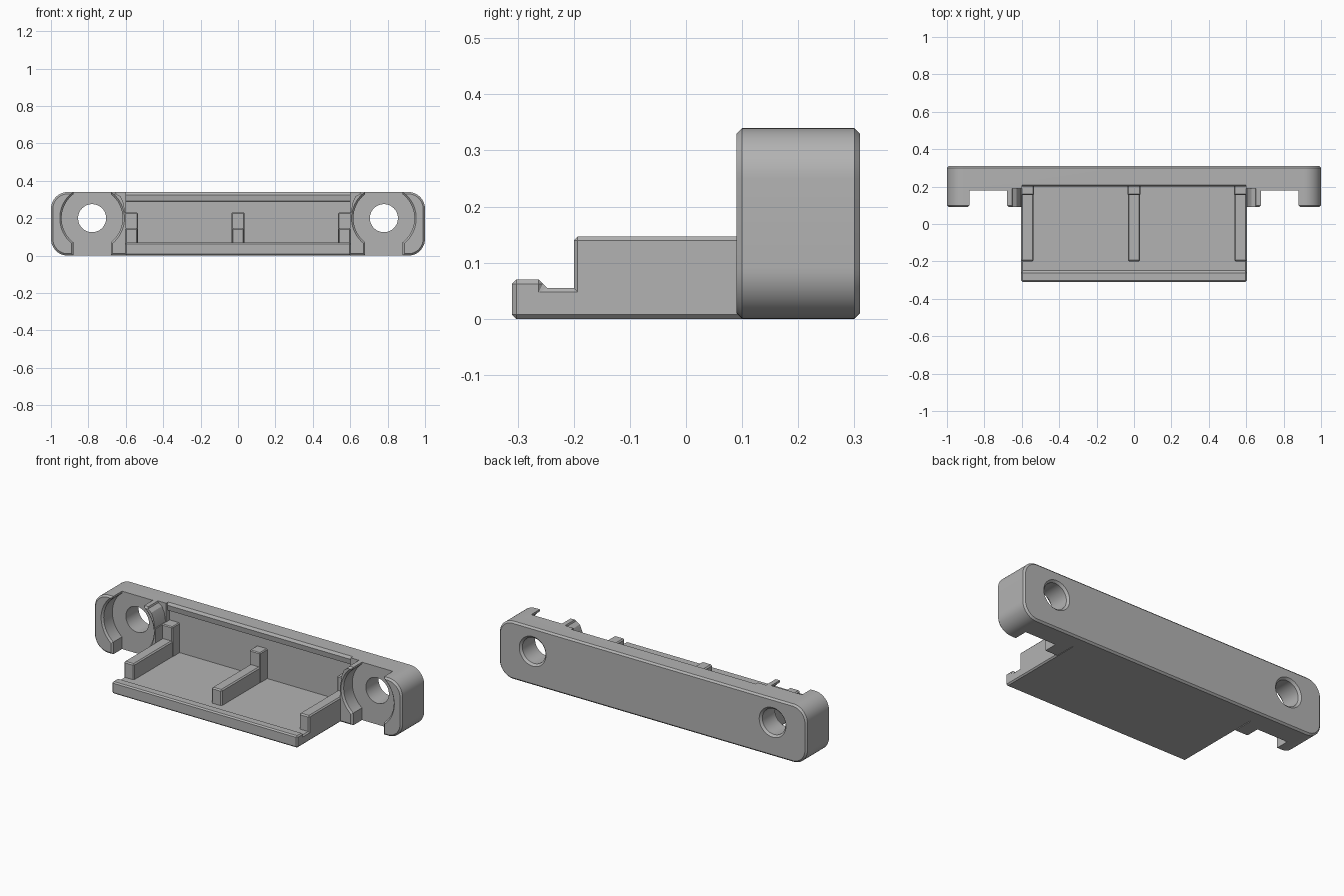
import bpy, bmesh
from math import cos, sin, pi, radians
from mathutils import Vector

cube = bpy.data.objects.get("Cube")
if cube:
    bpy.data.objects.remove(cube, do_unlink=True)

grey = bpy.data.materials.new("Plain grey")
grey.use_nodes = True
colour = (0.45, 0.45, 0.45, 1)
grey.diffuse_color = colour
grey.node_tree.nodes["Principled BSDF"].inputs["Base Color"].default_value = colour


def link(name, bm):
    bmesh.ops.recalc_face_normals(bm, faces=bm.faces)
    mesh = bpy.data.meshes.new(name)
    bm.to_mesh(mesh)
    bm.free()
    mesh.materials.append(grey)
    ob = bpy.data.objects.new(name, mesh)
    bpy.context.collection.objects.link(ob)
    return ob


def prism(name, pts, axis, lo, hi):
    """Extrude a 2D outline along an axis; the other two axes keep their order."""
    bm = bmesh.new()
    verts = []
    for p in pts:
        co = list(p)
        co.insert(axis, lo)
        verts.append(bm.verts.new(co))
    face = bm.faces.new(verts)
    out = bmesh.ops.extrude_face_region(bm, geom=[face])["geom"]
    shift = Vector((0, 0, 0))
    shift[axis] = hi - lo
    bmesh.ops.translate(bm, vec=shift, verts=[g for g in out if isinstance(g, bmesh.types.BMVert)])
    return link(name, bm)


def box(name, x, y, z):
    return prism(name, [(x[0], y[0]), (x[1], y[0]), (x[1], y[1]), (x[0], y[1])], 2, *z)


def turned(name, cx, cz, profile, n=64):
    """Solid of revolution about a y-parallel line; profile is (radius, y)."""
    bm = bmesh.new()
    rings = [[bm.verts.new((cx + r * cos(2 * pi * i / n), y, cz + r * sin(2 * pi * i / n)))
              for i in range(n)] for r, y in profile]
    for a, b in zip(rings, rings[1:]):
        for i in range(n):
            j = (i + 1) % n
            bm.faces.new((a[i], a[j], b[j], b[i]))
    bm.faces.new(rings[0])
    bm.faces.new(rings[-1])
    return link(name, bm)


def apply(ob, mod):
    bpy.context.view_layer.objects.active = ob
    bpy.ops.object.modifier_apply(modifier=mod.name)


def chamfer(ob, width):
    mod = ob.modifiers.new("chamfer", "BEVEL")
    mod.width = width
    mod.segments = 1
    mod.limit_method = "ANGLE"
    mod.angle_limit = radians(60)
    apply(ob, mod)
    return ob


def cut(ob, cutter):
    cutter.hide_render = True
    mod = ob.modifiers.new("cut", "BOOLEAN")
    mod.operation = "DIFFERENCE"
    mod.solver = "EXACT"
    mod.object = cutter
    apply(ob, mod)
    bpy.data.objects.remove(cutter, do_unlink=True)


# Rounded mounting bar
R, TOP, FRONT, BACK = 0.09, 0.34, 0.09, 0.31
outline = []
for k, (cx, cz) in enumerate([(1 - R, TOP - R), (R - 1, TOP - R), (R - 1, R), (1 - R, R)]):
    for i in range(13):
        a = pi / 2 * (k + i / 12)
        outline.append((cx + R * cos(a), cz + R * sin(a)))
bar = chamfer(prism("mounting_bar", outline, 1, FRONT, BACK), 0.01)

# Central recess with a chamfered top lip
cut(bar, prism("recess_cutter", [(0.05, -0.1), (0.222, -0.1), (0.222, 0.288), (0.205, 0.293),
                                 (0.2, 0.325), (0.222, 0.36), (0.05, 0.36)], 0, -0.6, 0.6))

for s in (-1, 1):
    # Rounded shoulder beside the recess
    shoulder = [(0.59, 0.36), (0.66, 0.36), (0.65, 0.33), (0.627, 0.315),
                (0.612, 0.28), (0.604, 0.23), (0.59, 0.22)]
    cut(bar, prism("shoulder_cutter", [(s * x, z) for x, z in shoulder], 1, 0.05, 0.19))
    # Round screw pocket, open slot and screw hole
    cx, cz = s * 0.78, 0.2
    cut(bar, turned("pocket_cutter", cx, cz, [(0.174, 0.05), (0.174, 0.089), (0.163, 0.1), (0.163, 0.18)]))
    slot = [(-0.112, 0.05), (-0.112, 0.088), (-0.1, 0.1), (-0.1, 0.18),
            (0.1, 0.18), (0.1, 0.1), (0.112, 0.088), (0.112, 0.05)]
    cut(bar, prism("slot_cutter", [(cx + x, y) for x, y in slot], 2, -0.1, 0.5))
    cut(bar, turned("hole_cutter", cx, cz, [(0.075, 0.1), (0.075, 0.298), (0.087, 0.31), (0.087, 0.35)]))

# Floor tray with a raised front lip
tray = chamfer(prism("tray", [(-0.31, 0), (0.25, 0), (0.25, 0.055), (-0.255, 0.055),
                              (-0.255, 0.07), (-0.31, 0.07)], 0, -0.603, 0.603), 0.01)

# Support ribs, each ending in a taller post against the back wall
parts = [bar, tray]
for label, x in (("right", -0.57), ("middle", 0), ("left", 0.57)):
    parts.append(chamfer(box(label + "_rib", (x - 0.033, x + 0.033), (-0.2, 0.2), (0.02, 0.147)), 0.007))
    parts.append(chamfer(box(label + "_post", (x - 0.035, x + 0.035), (0.155, 0.23), (0.03, 0.23)), 0.005))

# Crisp edges, smooth curves
bpy.ops.object.select_all(action="DESELECT")
for ob in parts:
    ob.select_set(True)
bpy.context.view_layer.objects.active = bar
bpy.ops.object.shade_smooth_by_angle(angle=radians(25))
